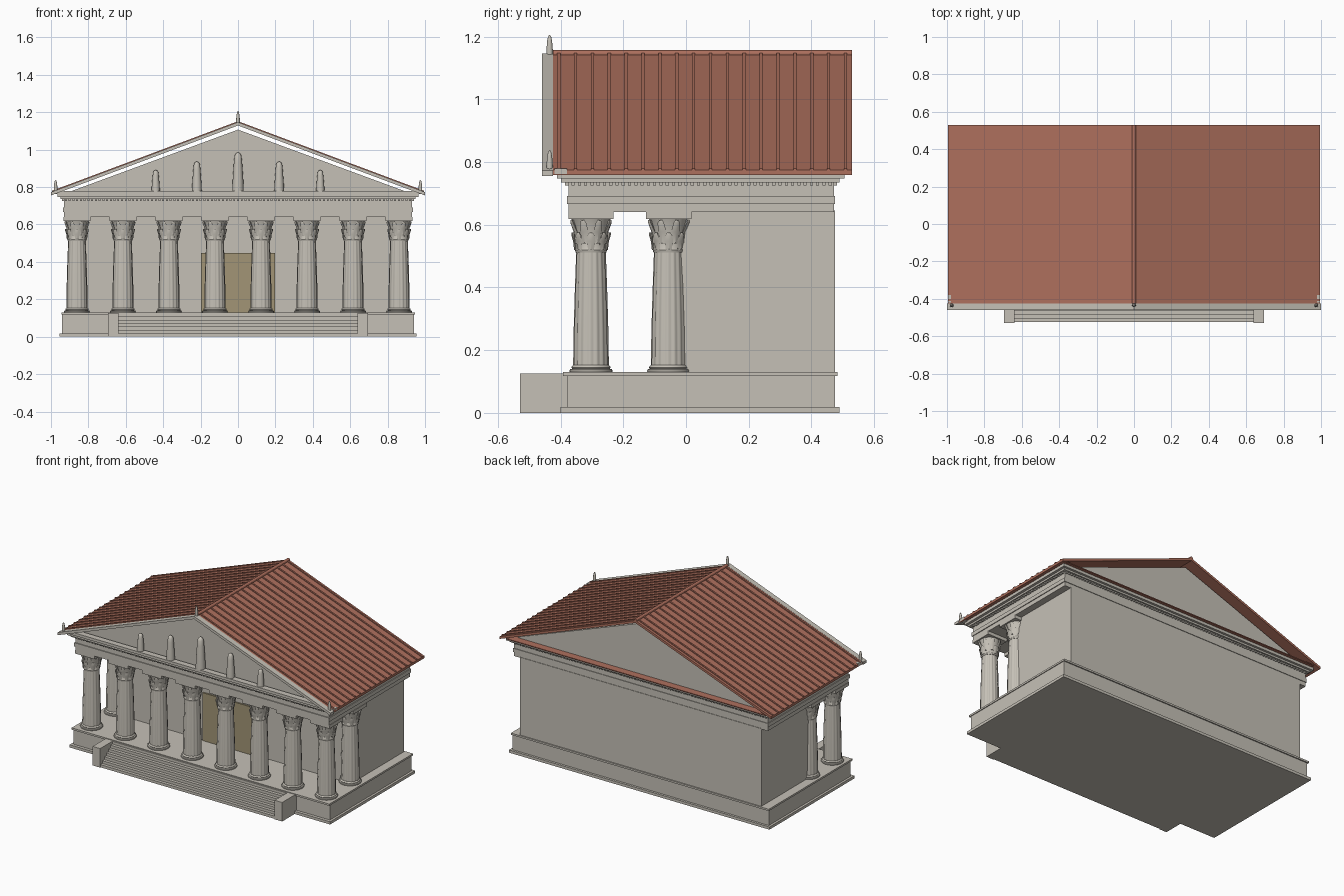
import bpy, bmesh, math
from mathutils import Matrix, Vector

if "Cube" in bpy.data.objects:
    bpy.data.objects.remove(bpy.data.objects["Cube"])


def material(name, rgb):
    m = bpy.data.materials.new(name)
    m.diffuse_color = (*rgb, 1)
    m.use_nodes = True
    m.node_tree.nodes["Principled BSDF"].inputs["Base Color"].default_value = m.diffuse_color
    return m


STONE = material("stone", (0.56, 0.53, 0.47))
TILE = material("clay_tile", (0.42, 0.16, 0.11))
WOOD = material("door_wood", (0.36, 0.30, 0.18))


def finish(name, bm, mat=STONE, smooth=False):
    bmesh.ops.recalc_face_normals(bm, faces=bm.faces[:])
    me = bpy.data.meshes.new(name)
    bm.to_mesh(me)
    bm.free()
    me.materials.append(mat)
    ob = bpy.data.objects.new(name, me)
    bpy.context.collection.objects.link(ob)
    if smooth:
        bpy.ops.object.select_all(action='DESELECT')
        ob.select_set(True)
        bpy.context.view_layer.objects.active = ob
        bpy.ops.object.shade_smooth_by_angle(angle=math.radians(35))
    return ob


def add_box(bm, x0, x1, y0, y1, z0, z1):
    mid = Vector(((x0 + x1) / 2, (y0 + y1) / 2, (z0 + z1) / 2))
    mat = Matrix.Translation(mid) @ Matrix.Diagonal((x1 - x0, y1 - y0, z1 - z0, 1))
    bmesh.ops.create_cube(bm, size=1, matrix=mat)


def boxes(name, items, mat=STONE):
    bm = bmesh.new()
    for b in items:
        add_box(bm, *b)
    return finish(name, bm, mat)


def add_prism(bm, pts, y0, y1):
    """Extrude an xz outline along y."""
    a = [bm.verts.new((x, y0, z)) for x, z in pts]
    b = [bm.verts.new((x, y1, z)) for x, z in pts]
    n = len(pts)
    for i in range(n):
        j = (i + 1) % n
        bm.faces.new((a[i], a[j], b[j], b[i]))
    caps = [bm.faces.new(a), bm.faces.new(b[::-1])]
    bmesh.ops.triangulate(bm, faces=caps)


def add_lathe(bm, prof, sides, flute=0.0):
    """Turn an (r, z) profile; flute pulls every other pair of points inward."""
    rings = []
    for r, z in prof:
        ring = []
        for i in range(sides):
            k = r * (1 - (flute if i % 4 in (1, 2) else 0))
            t = 2 * math.pi * i / sides
            ring.append(bm.verts.new((k * math.cos(t), k * math.sin(t), z)))
        rings.append(ring)
    for a, b in zip(rings, rings[1:]):
        for i in range(sides):
            j = (i + 1) % sides
            bm.faces.new((a[i], a[j], b[j], b[i]))
    bm.faces.new(rings[0][::-1])
    bm.faces.new(rings[-1])


def chevron(half, eave, apex, thick):
    return [(-half, eave), (0, apex), (half, eave),
            (half, eave - thick), (0, apex - thick), (-half, eave - thick)]


# podium with base and top mouldings
boxes("podium", [(-.94, .94, -.38, .475, 0, .125),
                 (-.955, .955, -.40, .49, 0, .018),
                 (-.945, .945, -.393, .483, .118, .13)])

# front stairs and cheek blocks
N = 7
boxes("stairs", [(-.64, .64, -.525 + .145 * i / N, -.375, .125 * i / N, .125 * (i + 1) / N)
                 for i in range(N)])
boxes("stair_cheeks", [(min(s * .64, s * .695), max(s * .64, s * .695), -.53, -.375, 0, .126)
                       for s in (-1, 1)])

# inner hall and door
boxes("hall", [(-.885, .885, -.08, .475, .125, .645)])
boxes("door", [(-.197, .197, -.09, -.07, .13, .447)], WOOD)

# one column: base, fluted shaft, leafy capital, abacus
bm = bmesh.new()
add_lathe(bm, [(.068, .13), (.069, .134), (.067, .139), (.060, .141), (.063, .145),
               (.060, .15), (.056, .153)], 32)
add_lathe(bm, [(.057, .15), (.0555, .26), (.052, .38), (.047, .52)], 64, .05)
add_lathe(bm, [(.049, .512), (.051, .52), (.048, .525), (.050, .56), (.056, .60), (.064, .622)], 32)
for z0, z1, r0, r1, off in ((.52, .575, .050, .056, 0), (.54, .615, .051, .064, .5)):
    for i in range(8):
        rot = Matrix.Rotation(2 * math.pi * (i + off) / 8, 4, 'Z')
        # leaf outline leaning outwards with a curled tip
        rows = [(r0, z0, .009), (r0 + .003, (z0 + z1) / 2, .014),
                (r1 + .003, z1 - .008, .011), (r1 + .003, z1, .005)]
        loops = [[bm.verts.new(rot @ Vector((r + d, s * w, z)))
                  for d, s in ((0, -1), (.004, 0), (0, 1), (-.01, 0))] for r, z, w in rows]
        for a, b in zip(loops, loops[1:]):
            for k in range(4):
                bm.faces.new((a[k], a[(k + 1) % 4], b[(k + 1) % 4], b[k]))
        bm.faces.new(loops[0][::-1])
        bm.faces.new(loops[-1])
add_box(bm, -.072, .072, -.072, .072, .619, .641)
col = finish("column", bm, smooth=True)
spots = [(-.861 + .246 * i, -.303) for i in range(8)] + [(-.861, -.055), (.861, -.055)]
col.location = (*spots[0], 0)
for x, y in spots[1:]:
    c = col.copy()
    c.location = (x, y, 0)
    bpy.context.collection.objects.link(c)

# entablature bands, stepping outwards
boxes("entablature", [(-.93, .93, -.375, .472, .64, .667),
                      (-.935, .935, -.38, .476, .667, .692),
                      (-.93, .93, -.374, .472, .692, .735),
                      (-.948, .948, -.398, .49, .735, .747),
                      (-.965, .965, -.412, .505, .747, .766)])

# dentil row under the cornice
dent = []
for i in range(93):
    x = -.92 + .02 * i
    for y0, y1 in ((-.386, -.37), (.47, .482)):
        dent.append((x - .005, x + .005, y0, y1, .725, .736))
for i in range(42):
    y = -.36 + .02 * i
    for s in (-1, 1):
        dent.append((s * .935 - .006, s * .935 + .006, y - .005, y + .005, .725, .736))
boxes("dentils", dent)

# pediment: gable wall, floor cornice, raking cornice
bm = bmesh.new()
add_prism(bm, [(-.90, .765), (.90, .765), (.90, .775), (0, 1.107), (-.90, .775)], -.365, .475)
finish("gable_wall", bm)
boxes("pediment_floor", [(-.995, .995, -.42, -.38, .762, .78)])
bm = bmesh.new()
add_prism(bm, chevron(1.0, .773, 1.147, .018), -.46, -.425)
finish("raking_cornice", bm)

# tiled roof with ribs, ridge and underside plate
bm = bmesh.new()
add_prism(bm, chevron(.995, .774, 1.146, .016), -.425, .53)
for i in range(18):
    y = -.406 + .0538 * i
    add_prism(bm, chevron(.995, .780, 1.152, .01), y - .005, y + .005)
add_box(bm, -.95, .95, -.415, .525, .765, .771)
finish("roof", bm, TILE)
bm = bmesh.new()
bmesh.ops.create_cone(bm, cap_ends=True, segments=12, radius1=.011, radius2=.011, depth=.955,
                      matrix=Matrix.Translation((0, .0525, 1.146)) @ Matrix.Rotation(math.pi / 2, 4, 'X'))
finish("roof_ridge", bm, TILE, True)

# pediment statues, tallest in the middle
for x, h in ((-.44, .112), (-.22, .158), (0, .207), (.22, .158), (.44, .112)):
    r = .013 + .085 * h
    bm = bmesh.new()
    add_lathe(bm, [(r, 0), (r * .92, h * .3), (r * .72, h * .75), (r * .62, h * .9),
                   (r * .42, h * .97), (r * .12, h)], 16)
    finish("pediment_statue", bm, smooth=True).location = (x, -.392, .778)

# roof finials at ridge and corners
for x, z in ((-.975, .772), (0, 1.14), (.975, .772)):
    bm = bmesh.new()
    add_lathe(bm, [(.010, 0), (.010, .02), (.008, .045), (.005, .06), (.001, .066)], 12)
    finish("finial", bm, smooth=True).location = (x, -.435, z)
